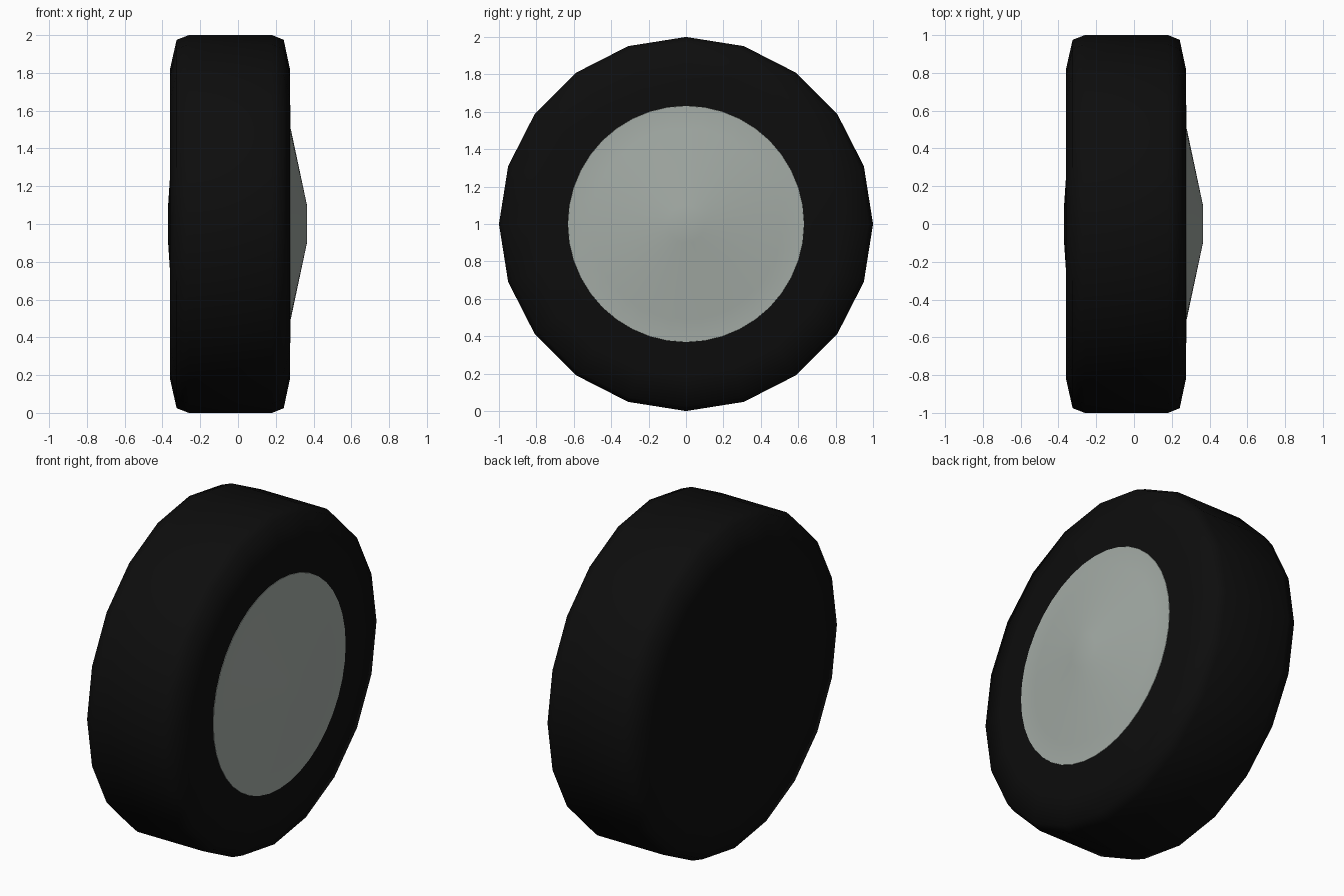
import bpy, bmesh, math

if "Cube" in bpy.data.objects:
    bpy.data.objects.remove(bpy.data.objects["Cube"])


def material(name, rgb):
    m = bpy.data.materials.new(name)
    m.diffuse_color = (*rgb, 1.0)
    m.use_nodes = True
    m.node_tree.nodes["Principled BSDF"].inputs["Base Color"].default_value = m.diffuse_color
    return m


def lathe_x(name, profile, sides, mat):
    """Turn (x, radius) points around the x axis at z = 1; radius 0 makes a pole."""
    bm = bmesh.new()
    rings = []
    for x, r in profile:
        if r == 0:
            rings.append([bm.verts.new((x, 0, 1))] * sides)
        else:
            rings.append([bm.verts.new((x, r * math.sin(2 * math.pi * i / sides),
                                        1 + r * math.cos(2 * math.pi * i / sides)))
                          for i in range(sides)])
    for a, b in zip(rings, rings[1:]):
        for i in range(sides):
            j = (i + 1) % sides
            quad = list(dict.fromkeys((a[i], a[j], b[j], b[i])))
            bm.faces.new(quad)
    bmesh.ops.recalc_face_normals(bm, faces=bm.faces)
    for f in bm.faces:
        f.smooth = True
    mesh = bpy.data.meshes.new(name)
    bm.to_mesh(mesh)
    bm.free()
    mesh.materials.append(mat)
    ob = bpy.data.objects.new(name, mesh)
    bpy.context.collection.objects.link(ob)
    return ob


black = material("tyre black", (0.004, 0.004, 0.004))
grey = material("hub grey", (0.37, 0.41, 0.38))

# Tyre: twenty-sided, rounded shoulders, closed back with a slight bulge
lathe_x("tyre", [(-0.37, 0), (-0.37, 0.1), (-0.36, 0.25), (-0.36, 0.82),
                 (-0.325, 0.975), (-0.26, 1.0), (0.18, 1.0), (0.242, 0.975),
                 (0.275, 0.82), (0.275, 0.5), (0.275, 0)], 20, black)

# Hub cap: thin flat rim and shallow cone with a blunt tip
lathe_x("hub_cap", [(0.275, 0), (0.275, 0.632), (0.277, 0.631), (0.278, 0.51),
                    (0.365, 0.1), (0.365, 0)], 40, grey)

# Keep only the thin rim edge of the hub cap sharp
for o in bpy.context.collection.objects:
    o.select_set(o.name == "hub_cap")
bpy.context.view_layer.objects.active = bpy.data.objects["hub_cap"]
bpy.ops.object.shade_smooth_by_angle(angle=math.radians(40))
